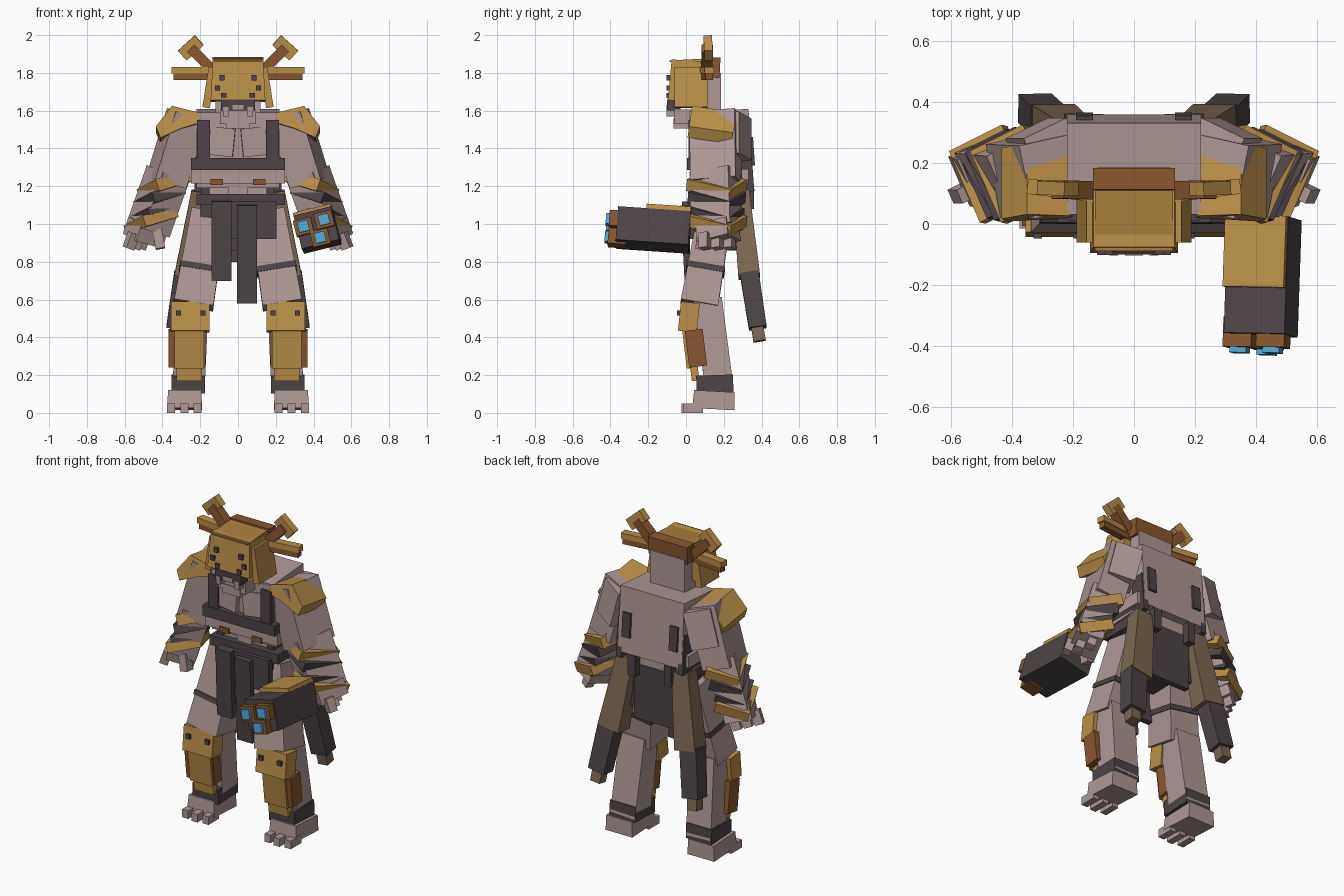
import bpy, bmesh
from math import radians
from mathutils import Vector, Matrix, Euler

old = bpy.data.objects.get("Cube")
if old:
    bpy.data.objects.remove(old, do_unlink=True)


def material(name, r, g, b):
    lin = [((c / 255 + 0.055) / 1.055) ** 2.4 for c in (r, g, b)]
    m = bpy.data.materials.new(name)
    m.use_nodes = True
    m.diffuse_color = (*lin, 1)
    m.node_tree.nodes["Principled BSDF"].inputs["Base Color"].default_value = (*lin, 1)
    return m


SKIN = material("mauve_skin", 174, 152, 149)
DARK = material("charcoal", 77, 68, 70)
GOLD = material("old_gold", 186, 144, 72)
BRONZE = material("bronze", 174, 128, 62)
RUST = material("rust_brown", 136, 87, 46)
CLOTH = material("olive_cloth", 124, 104, 83)
BLUE = material("glow_blue", 80, 168, 218)


def solid(name, bm, matrix, mat):
    bmesh.ops.recalc_face_normals(bm, faces=bm.faces)
    mesh = bpy.data.meshes.new(name)
    bm.to_mesh(mesh)
    bm.free()
    mesh.materials.append(mat)
    ob = bpy.data.objects.new(name, mesh)
    ob.matrix_world = matrix
    bpy.context.scene.collection.objects.link(ob)
    return ob


def cube(size, top):
    bm = bmesh.new()
    bmesh.ops.create_cube(bm, size=1)
    for v in bm.verts:
        k = top if v.co.z > 0 else 1
        v.co = Vector((v.co.x * size[0] * k, v.co.y * size[1] * k, v.co.z * size[2]))
    return bm


def box(name, x, y, z, mat, rot=(0, 0, 0), top=1, side=1):
    """Box from (low, high) ranges, turned about its centre, mirrored by side."""
    c = Vector((side * sum(x) / 2, sum(y) / 2, sum(z) / 2))
    e = Euler([radians(a) for a in (rot[0], side * rot[1], side * rot[2])])
    size = (x[1] - x[0], y[1] - y[0], z[1] - z[0])
    return solid(name, cube(size, top), Matrix.Translation(c) @ e.to_matrix().to_4x4(), mat)


def limb(name, p, q, w, d, mat, side=1, yaw=0, top=1, t=(0, 1)):
    """Box running from upper point p to lower point q, or over part t of that way."""
    p, q = Vector(p), Vector(q)
    a, b = p.lerp(q, t[0]), p.lerp(q, t[1])
    a.x *= side
    b.x *= side
    turn = Vector((0, 0, 1)).rotation_difference(a - b).to_matrix() @ Matrix.Rotation(radians(yaw * side), 3, 'Z')
    m = Matrix.Translation((a + b) / 2) @ turn.to_4x4()
    return solid(name, cube((w, d, (a - b).length), top), m, mat)


def prism(name, profile, depth, origin, pitch, mat, side=1):
    """Outline in x and z around an origin, pulled along y and pitched."""
    bm = bmesh.new()
    face = bm.faces.new([bm.verts.new((side * px, -depth / 2, pz - origin[2])) for px, pz in profile])
    new = bmesh.ops.extrude_face_region(bm, geom=[face])["geom"]
    bmesh.ops.translate(bm, vec=(0, depth, 0), verts=[g for g in new if isinstance(g, bmesh.types.BMVert)])
    return solid(name, bm, Matrix.Translation(origin) @ Matrix.Rotation(radians(pitch), 4, 'X'), mat)


# Head, mask and jaw
box("neck", (-.12, .12), (.06, .185), (1.55, 1.8), SKIN)
box("mask", (-.145, .145), (-.09, .115), (1.65, 1.866), GOLD, (-3, 0, 0), .92)
box("mask_crown", (-.128, .128), (-.088, .11), (1.863, 1.871), BRONZE, (3, 0, 0))
box("mask_back_band", (-.135, .135), (.11, .18), (1.775, 1.882), RUST, (-3, 0, 0))
box("muzzle", (-.09, .09), (-.1, -.03), (1.6, 1.66), DARK)
box("nose", (-.03, .03), (-.104, -.05), (1.605, 1.63), SKIN)
box("jaw", (-.095, .095), (-.06, .08), (1.53, 1.605), SKIN)
box("chin", (-.06, .06), (-.065, .03), (1.505, 1.56), SKIN)

# Torso
box("chest", (-.22, .22), (.045, .345), (1.2, 1.6), SKIN, (4, 0, 0))
box("collar", (-.21, .21), (.03, .3), (1.5, 1.58), SKIN)
box("ribs", (-.25, .25), (.03, .33), (1.215, 1.29), SKIN)
box("chest_band", (-.25, .25), (.005, .1), (1.285, 1.35), DARK)
box("belly", (-.165, .165), (.08, .31), (1.08, 1.25), SKIN)
box("navel_plate", (-.05, .05), (.06, .1), (1.15, 1.225), SKIN)
box("belt", (-.22, .25), (.035, .31), (1.1, 1.16), DARK)
box("pelvis", (-.2, .2), (.06, .3), (.86, 1.12), DARK)

# Loincloth strips
box("loincloth_long", (-.005, .1), (-.015, .02), (.58, 1.1), DARK, (3, 0, 0))
box("loincloth_wide", (-.14, -.035), (-.015, .02), (.7, 1.12), DARK, (2, 0, 0))
box("loincloth_short", (-.14, .205), (.01, .045), (.92, 1.12), DARK)
box("loincloth_back", (-.14, .14), (.28, .315), (.8, 1.14), DARK)

for s, tag in ((1, "left_"), (-1, "right_")):
    def b(name, x, y, z, mat, rot=(0, 0, 0), top=1):
        return box(tag + name, x, y, z, mat, rot, top, s)

    def l(name, p, q, w, d, mat, **k):
        return limb(tag + name, p, q, w, d, mat, side=s, **k)

    # Horns and antlers
    b("horn", (.12, .35), (.085, .135), (1.797, 1.832), GOLD, (0, 0, 7))
    b("horn_underside", (.12, .34), (.09, .13), (1.763, 1.797), RUST, (0, 0, 7))
    l("antler_stem", (.25, .113, 1.93), (.14, .11, 1.82), .055, .06, RUST)
    l("antler_head", (.205, .115, 1.973), (.295, .12, 1.892), .07, .045, GOLD)

    # Mask flaps and studs
    b("mask_flap", (.132, .172), (-.06, .115), (1.615, 1.83), GOLD, (0, -9, 0))
    for i, (x, z) in enumerate(((.085, 1.775), (.108, 1.72), (.075, 1.68))):
        b("mask_stud_%d" % i, (x - .014, x + .014), (-.102, -.08), (z - .014, z + .014), DARK)
    b("tusk", (.05, .08), (-.104, -.04), (1.57, 1.62), SKIN)

    # Chest and back details
    b("pectoral", (.02, .15), (.02, .07), (1.36, 1.51), SKIN, (0, -6, 4))
    b("chest_strap", (.148, .217), (.012, .06), (1.34, 1.55), DARK)
    b("back_strap", (.135, .19), (.335, .36), (1.31, 1.46), DARK, (4, 0, 0))
    b("side_strap", (.195, .23), (.26, .352), (1.17, 1.41), DARK, (5, 0, 0))
    b("waist_strap", (.1, .15), (.3, .36), (1.08, 1.21), DARK)
    b("belly_side", (.15, .195), (.07, .28), (1.1, 1.23), DARK)
    b("belt_tab", (.08, .145), (.02, .09), (1.206, 1.238), RUST)

    # Shoulder pad
    prism(tag + "shoulder_pad", [(.2, 1.52), (.21, 1.575), (.35, 1.61), (.435, 1.5), (.41, 1.44), (.3, 1.49)],
          .235, (0, .137, 1.53), -8, GOLD, s)

    # Arm with slanted bands
    l("upper_arm", (.27, .155, 1.58), (.38, .16, 1.22), .175, .245, SKIN, yaw=-12)
    l("shoulder_back", (.265, .255, 1.57), (.325, .255, 1.35), .16, .13, SKIN, yaw=-25)
    l("forearm", (.37, .155, 1.27), (.475, .165, .97), .16, .225, SKIN, yaw=-25)
    slant = Vector((.34, .08, 1)).normalized()
    for name, x, z, h, w, mat in (("upper_gold", .39, 1.205, .065, .2, GOLD), ("upper_dark", .415, 1.14, .06, .19, DARK),
                                  ("cuff_dark", .445, 1.065, .04, .18, DARK), ("cuff_gold", .46, 1.015, .06, .2, GOLD)):
        c = Vector((x, .163, z))
        l("arm_band_" + name, c + slant * h / 2, c - slant * h / 2, w, w + .06, mat, yaw=-25)

    # Hand and fingers
    l("palm", (.475, .165, 1.0), (.505, .175, .91), .16, .18, SKIN, yaw=-25)
    for i in range(3):
        x, y = .58 - .03 * i, .1 + .065 * i
        l("finger_%d" % i, (x - .03, y, .95), (x, y, .87), .05, .05, SKIN, yaw=-25)
    l("thumb", (.43, .09, .97), (.41, .08, .87), .05, .06, SKIN)

    # Rear coat tails
    l("coat_tail", (.19, .29, 1.17), (.265, .335, .72), .145, .115, CLOTH, top=.78)
    l("coat_tail_end", (.28, .335, .74), (.325, .38, .45), .11, .095, DARK, top=1.05)
    l("coat_tail_tip", (.325, .375, .47), (.335, .39, .38), .065, .065, CLOTH)

    # Leg
    hip, knee, ankle = (.155, .155, 1.06), (.235, .07, .57), (.262, .178, .12)
    l("thigh", hip, knee, .21, .2, SKIN, top=.88)
    l("thigh_band", hip, knee, .212, .204, DARK, t=(.58, .64))
    l("shin", (.24, .115, .6), ankle, .17, .15, SKIN)
    b("ankle_wrap", (.175, .352), (.055, .25), (.105, .2), DARK, (2, 0, 0))

    # Knee and shin armour
    b("knee_plate", (.15, .355), (-.035, .065), (.43, .585), GOLD, (-6, 0, 0))
    for x in (.185, .315):
        b("knee_stud_%d" % (x * 100), (x - .014, x + .014), (-.048, -.02), (.515, .543), DARK)
    b("shin_guard", (.172, .367), (.005, .1), (.245, .44), RUST, (7, 0, 0))
    b("shin_plate", (.18, .335), (-.008, .02), (.235, .44), GOLD, (7, 0, 0))
    b("shin_tongue", (.19, .325), (.025, .065), (.17, .27), GOLD, (7, 0, 0))

    # Foot and toes
    b("foot", (.19, .375), (.035, .26), (.02, .115), SKIN, (-3, 0, 0), .95)
    for i in range(3):
        x = .214 + .07 * i
        b("toe_%d" % i, (x - .021, x + .021), (-.025 + .01 * abs(i - 1), .09), (0, .05), SKIN)

# Arm cannon, rolled and pitched as one frame
frame = Matrix.Translation((.425, 0, .957)) @ Euler((radians(-4), radians(-14), radians(-1))).to_matrix().to_4x4()


def cannon(name, x, y, z, mat):
    ob = box(name, x, y, z, mat)
    ob.matrix_world = frame @ ob.matrix_world


cannon("cannon_body", (-.1, .105), (-.365, .02), (-.092, .09), DARK)
cannon("cannon_top_plate", (-.103, .103), (-.215, .02), (.08, .115), GOLD)
for i, (x, z) in enumerate(((-.062, .018), (.052, .027), (.01, -.06))):
    cannon("barrel_%d" % i, (x - .048, x + .048), (-.408, -.31), (z - .042, z + .042), RUST)
    cannon("barrel_glow_%d" % i, (x - .028, x + .028), (-.426, -.4), (z - .028, z + .028), BLUE)
